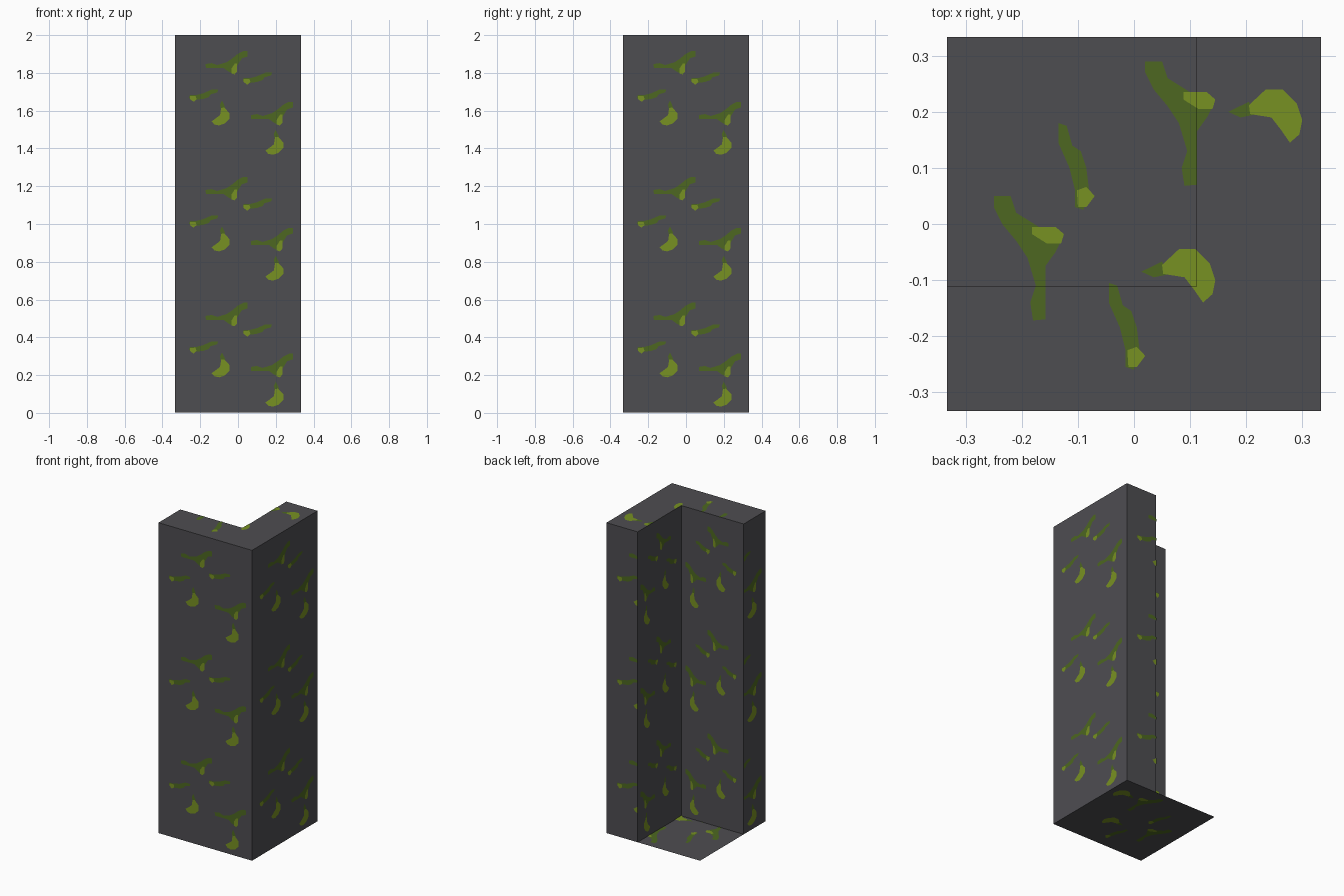
import bpy, bmesh
from mathutils import Vector

if "Cube" in bpy.data.objects:
    bpy.data.objects.remove(bpy.data.objects["Cube"])

H = 1 / 3      # half width of the footprint
I = 1 / 9      # inner corner offset
T = 2 / 3      # height of one pattern tile


def material(name, rgb):
    m = bpy.data.materials.new(name)
    m.diffuse_color = (*rgb, 1)
    m.use_nodes = True
    m.node_tree.nodes["Principled BSDF"].inputs["Base Color"].default_value = m.diffuse_color
    return m


STONE = material("dark grey stone", (0.076, 0.075, 0.083))
MOSS = material("dark moss", (0.074, 0.137, 0.015))
LIME = material("light moss", (0.187, 0.283, 0.016))


def add_object(name, bm, mats):
    me = bpy.data.meshes.new(name)
    bm.to_mesh(me)
    bm.free()
    for m in mats:
        me.materials.append(m)
    ob = bpy.data.objects.new(name, me)
    bpy.context.collection.objects.link(ob)
    return ob


# L-shaped corner wall, extruded from its plan
bm = bmesh.new()
plan = [(-H, -H), (H, -H), (H, H), (I, H), (I, -I), (-H, -I)]
base = bm.faces.new([bm.verts.new((x, y, 0.001)) for x, y in plan])
ext = bmesh.ops.extrude_face_region(bm, geom=[base])
for g in ext["geom"]:
    if isinstance(g, bmesh.types.BMVert):
        g.co.z = 2
bmesh.ops.delete(bm, geom=[f for f in bm.faces if f.calc_center_median().z < 0.01],
                 context='FACES_ONLY')
bmesh.ops.recalc_face_normals(bm, faces=bm.faces[:])
# the open prism must face outward: test with the top cap
if max(bm.faces, key=lambda f: f.calc_center_median().z).normal.z < 0:
    bmesh.ops.reverse_faces(bm, faces=bm.faces[:])
add_object("corner_wall", bm, [STONE])

# thin square floor closing the bottom
bm = bmesh.new()
bm.faces.new([bm.verts.new((x, y, 0.001)) for x, y in [(-H, -H), (-H, H), (H, H), (H, -H)]])
add_object("floor", bm, [STONE])

# moss outlines in plan coordinates: (colour index, points)
FORK = [
    (0, [(.02, .29), (.05, .29), (.06, .26), (.10, .235), (.14, .21), (.13, .19),
         (.112, .165), (.112, .07), (.09, .068), (.085, .10), (.095, .13),
         (.08, .18), (.06, .21), (.035, .24), (.02, .27)]),
    (1, [(.088, .235), (.13, .235), (.145, .222), (.14, .205), (.115, .205), (.088, .222)]),
]
CURL = [
    (0, [(.168, .20), (.205, .218), (.215, .195), (.19, .19)]),
    (1, [(.205, .212), (.235, .24), (.265, .24), (.29, .215), (.30, .185), (.295, .16),
         (.278, .145), (.262, .168), (.245, .19), (.207, .196)]),
]
TWIG = [
    (0, [(-.135, .18), (-.12, .175), (-.11, .14), (-.095, .13), (-.085, .10), (-.08, .06),
         (-.09, .025), (-.105, .03), (-.105, .06), (-.115, .10), (-.135, .145)]),
    (1, [(-.10, .03), (-.085, .03), (-.07, .05), (-.085, .066), (-.102, .06)]),
]
# every shape appears twice in the tile
TILE = [(c, [(x + dx, y + dy) for x, y in pts])
        for shape, offset in ((FORK, (-.27, -.24)), (CURL, (-.155, -.285)), (TWIG, (.09, -.285)))
        for dx, dy in ((0, 0), offset)
        for c, pts in shape]
FULL = (-H, H, -H, H)


def moss(name, origin, u, v, n, clip=FULL, repeats=1):
    """Lay the tile on a wall: origin + a*u + b*v, lifted along n, clipped to a rectangle."""
    o, u, v, n = map(Vector, (origin, u, v, n))
    bm = bmesh.new()
    for c, pts in TILE:
        f = bm.faces.new([bm.verts.new((y, -x, 0)) for x, y in pts])
        f.material_index = c
    bmesh.ops.triangulate(bm, faces=bm.faces[:])
    for axis, val, sign in ((0, clip[0], -1), (0, clip[1], 1), (1, clip[2], -1), (1, clip[3], 1)):
        co, no = Vector((0, 0, 0)), Vector((0, 0, 0))
        co[axis], no[axis] = val, sign
        bmesh.ops.bisect_plane(bm, geom=bm.verts[:] + bm.edges[:] + bm.faces[:],
                               plane_co=co, plane_no=no, clear_outer=True)
    out = bmesh.new()
    for k in range(repeats):
        for f in bm.faces:
            lift = 0.001 + 0.001 * f.material_index
            nf = out.faces.new([out.verts.new(o + u * p.co.x + v * (p.co.y + k * T) + n * lift)
                                for p in f.verts])
            nf.material_index = f.material_index
            nf.normal_update()
            if nf.normal.dot(n) < 0:
                nf.normal_flip()
    bm.free()
    add_object(name, out, [MOSS, LIME])


Z = (0, 0, 1)
# outer walls
moss("front_moss", (0, -H, H), (1, 0, 0), Z, (0, -1, 0), repeats=3)
moss("right_moss", (H, 0, H), (0, 1, 0), Z, (1, 0, 0), repeats=3)
# inner walls carry the outer pattern squeezed to their width
moss("inner_back_moss", (-I, -I, H), (T, 0, 0), Z, (0, 1, 0), repeats=3)
moss("inner_left_moss", (I, I, H), (0, T, 0), Z, (-1, 0, 0), repeats=3)
# narrow wall ends
moss("back_end_moss", (0, H, H), (-1, 0, 0), Z, (0, 1, 0), (-H, -I, -H, H), 3)
moss("left_end_moss", (-H, 0, H), (0, -1, 0), Z, (-1, 0, 0), (I, H, -H, H), 3)
# top rim, inner floor and underside
U, V = (0, 1, 0), (-1, 0, 0)
moss("top_right_moss", (0, 0, 2), U, V, (0, 0, 1), (-H, H, -H, -I))
moss("top_front_moss", (0, 0, 2), U, V, (0, 0, 1), (-H, -I, -I, H))
moss("floor_moss", (0, 0, 0.001), U, V, (0, 0, 1), (-I, H, -I, H))
moss("underside_moss", (0, 0, 0.001), U, V, (0, 0, -1))
